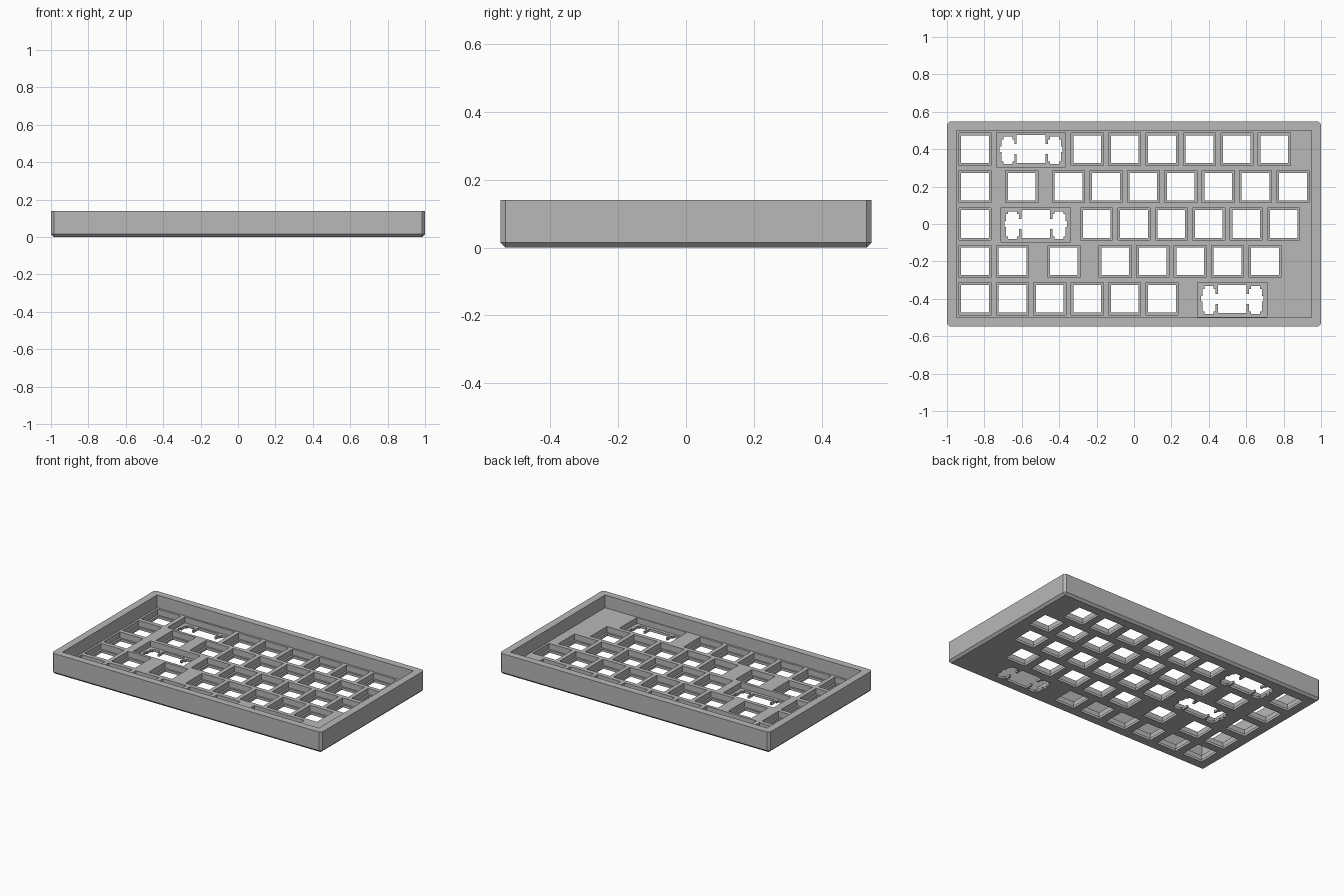
import bpy, bmesh

if "Cube" in bpy.data.objects:
    bpy.data.objects.remove(bpy.data.objects["Cube"], do_unlink=True)

HEIGHT, FLOOR, PLATE = 0.14, 0.055, 0.016
PITCH = 0.2

grey = bpy.data.materials.new("plain grey")
grey.use_nodes = True
grey.diffuse_color = (0.48, 0.48, 0.48, 1)
grey.node_tree.nodes["Principled BSDF"].inputs["Base Color"].default_value = grey.diffuse_color


def prism(bm, outline, z0, z1):
    """Closed solid from a counter-clockwise outline."""
    low = [bm.verts.new((x, y, z0)) for x, y in outline]
    high = [bm.verts.new((x, y, z1)) for x, y in outline]
    bm.faces.new(low[::-1])
    bm.faces.new(high)
    for i in range(len(low)):
        j = (i + 1) % len(low)
        bm.faces.new((low[i], low[j], high[j], high[i]))


def rect(x, y, w, d):
    return [(x - w / 2, y - d / 2), (x + w / 2, y - d / 2),
            (x + w / 2, y + d / 2), (x - w / 2, y + d / 2)]


def make_object(name, bm):
    bmesh.ops.recalc_face_normals(bm, faces=bm.faces)
    mesh = bpy.data.meshes.new(name)
    bm.to_mesh(mesh)
    bm.free()
    obj = bpy.data.objects.new(name, mesh)
    mesh.materials.append(grey)
    bpy.context.collection.objects.link(obj)
    return obj


def cut(target, outlines, z0, z1):
    bm = bmesh.new()
    for outline in outlines:
        prism(bm, outline, z0, z1)
    cutter = make_object("cutter", bm)
    cutter.hide_render = True
    mod = target.modifiers.new("cut", "BOOLEAN")
    mod.operation, mod.solver, mod.object = "DIFFERENCE", "EXACT", cutter
    bpy.context.view_layer.objects.active = target
    bpy.ops.object.modifier_apply(modifier=mod.name)
    bpy.data.objects.remove(cutter, do_unlink=True)


# Key centres: each row is (y, single keys, wide key or None)
def run(start, count):
    return [start + PITCH * i for i in range(count)]


rows = [
    (0.4, [-0.85] + run(-0.25, 6), -0.55),
    (0.2, [-0.85, -0.6] + run(-0.35, 7), None),
    (0.0, [-0.85] + run(-0.2, 6), -0.525),
    (-0.2, [-0.85, -0.65, -0.375] + run(-0.1, 5), None),
    (-0.4, run(-0.85, 6), 0.525),
]

# Right half of the wide key opening, from bottom to top
half = [(0.077, -0.075), (0.077, -0.027), (0.089, -0.027), (0.089, -0.067),
        (0.1, -0.067), (0.1, -0.08), (0.148, -0.08), (0.148, -0.067),
        (0.159, -0.067), (0.159, -0.015), (0.168, -0.015), (0.168, 0.015),
        (0.159, 0.015), (0.159, 0.053), (0.148, 0.053), (0.148, 0.068),
        (0.1, 0.068), (0.1, 0.053), (0.089, 0.053), (0.089, 0.027),
        (0.077, 0.027), (0.077, 0.075)]
wide_opening = half + [(-x, y) for x, y in reversed(half)]

pockets, openings = [], []
for y, singles, wide in rows:
    for x in singles:
        pockets.append(rect(x, y, 0.172, 0.172))
        openings.append(rect(x, y, 0.148, 0.148))
    if wide is not None:
        pockets.append(rect(wide, y - 0.004, 0.37, 0.184))
        openings.append([(wide + px, y + py) for px, py in wide_opening])

# Outer shell with chamfered corners and lower edge
bm = bmesh.new()
prism(bm, rect(0, 0, 2, 1.094), 0, HEIGHT)
edges = [e for e in bm.edges
         if abs(e.verts[0].co.z - e.verts[1].co.z) > 0.01
         or max(v.co.z for v in e.verts) < 0.01]
bmesh.ops.bevel(bm, geom=edges, offset=0.015, segments=1, affect="EDGES", profile=0.5)
case = make_object("keyboard_case", bm)

# Cavity, key pockets, then openings through the thin plate
cut(case, [rect(0, 0, 1.9, 1.0)], FLOOR, HEIGHT + 0.1)
cut(case, pockets, PLATE, FLOOR + 0.03)
cut(case, openings, -0.05, FLOOR + 0.03)
